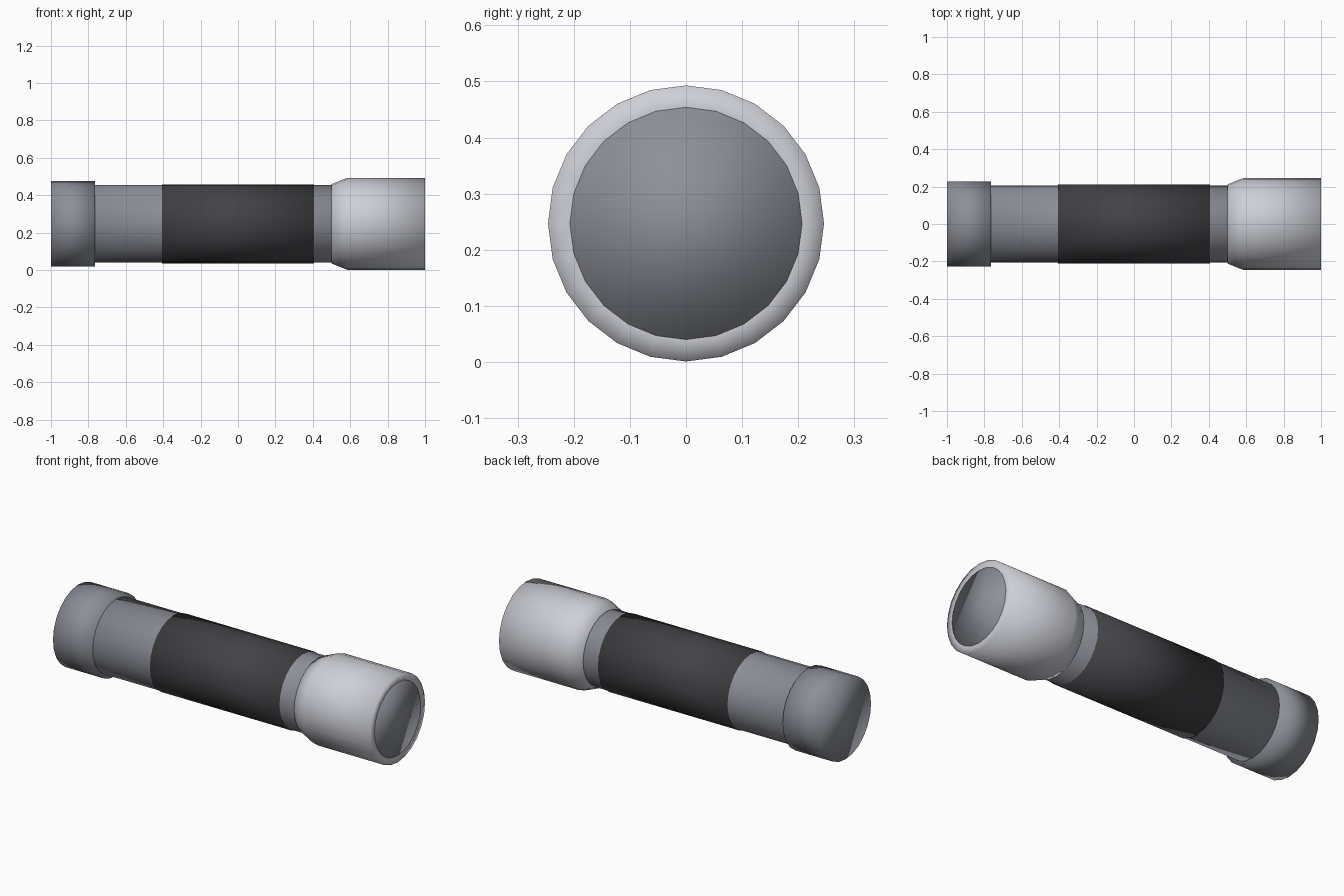
import bpy
import bmesh
from math import cos, sin, pi

if "Cube" in bpy.data.objects:
    bpy.data.objects.remove(bpy.data.objects["Cube"])

SIDES = 24
AXIS_Z = 0.247


def material(name, rgb):
    m = bpy.data.materials.new(name)
    m.diffuse_color = (*rgb, 1)
    m.use_nodes = True
    m.node_tree.nodes["Principled BSDF"].inputs["Base Color"].default_value = m.diffuse_color
    return m


def lathe(name, profile, mat, cap_start=True, cap_end=True):
    """Spin (x, radius) points about the torch's long axis."""
    bm = bmesh.new()
    rings = [[bm.verts.new((x, r * sin(2 * pi * i / SIDES),
                            AXIS_Z + r * cos(2 * pi * i / SIDES)))
              for i in range(SIDES)] for x, r in profile]
    for a, b in zip(rings, rings[1:]):
        for i in range(SIDES):
            j = (i + 1) % SIDES
            bm.faces.new((a[i], a[j], b[j], b[i]))
    if cap_start:
        bm.faces.new(rings[0])
    if cap_end:
        bm.faces.new(rings[-1])
    bmesh.ops.recalc_face_normals(bm, faces=bm.faces)
    for f in bm.faces:
        f.smooth = True
    me = bpy.data.meshes.new(name)
    bm.to_mesh(me)
    bm.free()
    me.materials.append(mat)
    ob = bpy.data.objects.new(name, me)
    bpy.context.collection.objects.link(ob)
    return ob


grey = material("grey_metal", (0.27, 0.28, 0.32))
light = material("light_metal", (0.62, 0.63, 0.68))
rubber = material("dark_rubber", (0.055, 0.055, 0.062))

# Tube runs through the head, its end forms the lens face
lathe("body_tube", [(-0.9, 0.207), (1.0, 0.207)], grey)

# Tail cap and rubber grip
lathe("tail_cap", [(-1.0, 0.228), (-0.765, 0.228)], grey)
lathe("grip", [(-0.405, 0.211), (0.405, 0.211)], rubber)

# Flared head with an open rim around the lens
lathe("head", [(0.5, 0.207), (0.5, 0.212), (0.585, 0.246), (1.0, 0.246), (1.0, 0.207)],
      light, cap_start=False, cap_end=False)
